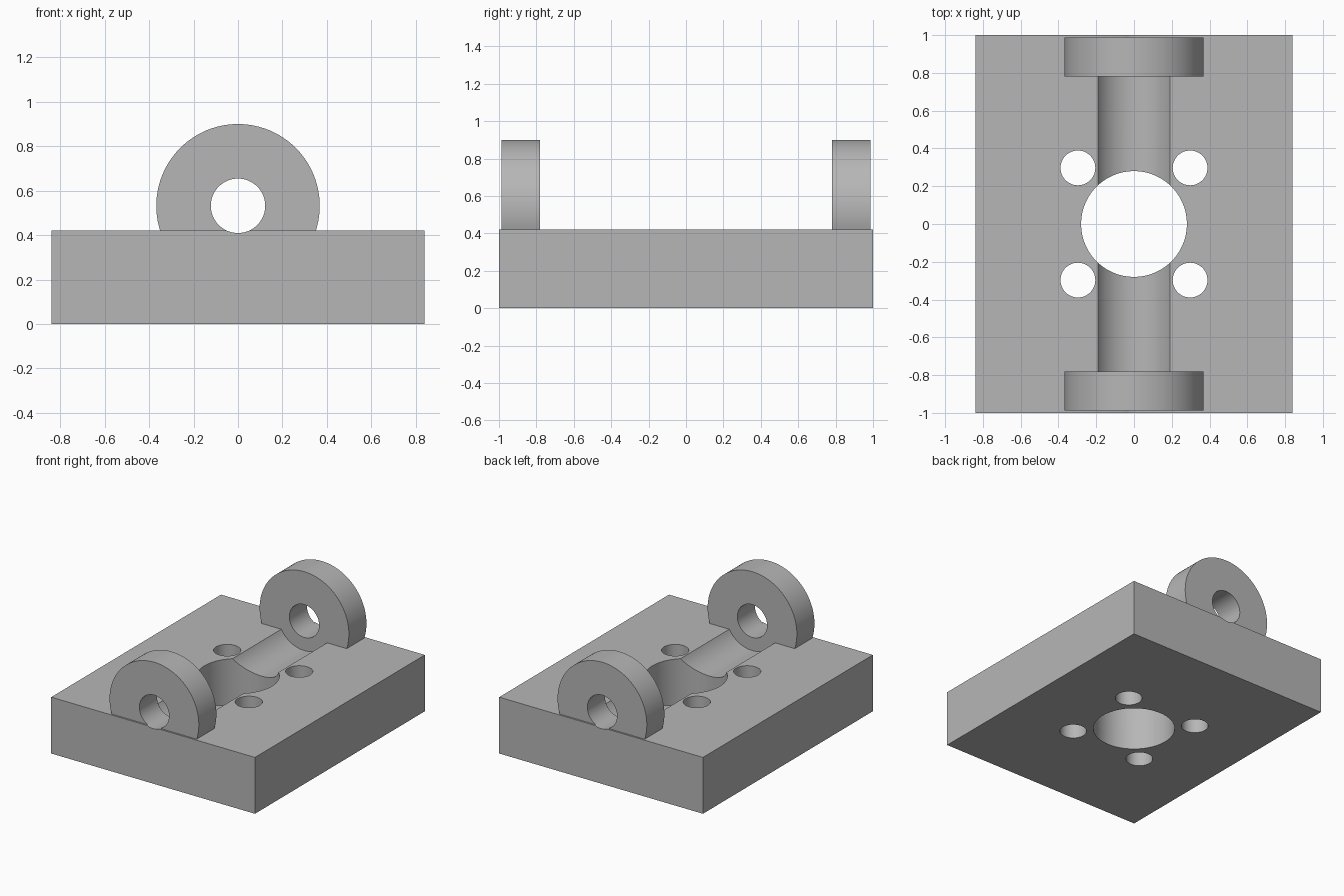
import bpy
from math import pi, radians

if "Cube" in bpy.data.objects:
    bpy.data.objects.remove(bpy.data.objects["Cube"], do_unlink=True)

WIDTH, LENGTH, HEIGHT = 1.68, 2.0, 0.42
AXIS_Z = 0.532
SEGMENTS = 96

grey = bpy.data.materials.new("plain grey")
grey.use_nodes = True
colour = (0.47, 0.47, 0.47, 1)
grey.diffuse_color = colour
grey.node_tree.nodes["Principled BSDF"].inputs["Base Color"].default_value = colour


def cylinder(name, radius, length, location, along_y=False):
    rotation = (pi / 2, 0, 0) if along_y else (0, 0, 0)
    bpy.ops.mesh.primitive_cylinder_add(vertices=SEGMENTS, radius=radius, depth=length,
                                        location=location, rotation=rotation)
    obj = bpy.context.object
    obj.name = name
    obj.data.materials.append(grey)
    return obj


def combine(target, tool, operation):
    """Apply a boolean, then discard the tool object."""
    mod = target.modifiers.new(tool.name, "BOOLEAN")
    mod.operation = operation
    mod.solver = "EXACT"
    mod.object = tool
    tool.hide_render = True
    bpy.context.view_layer.objects.active = target
    bpy.ops.object.modifier_apply(modifier=mod.name)
    bpy.data.objects.remove(tool, do_unlink=True)


# Rectangular base block
bpy.ops.mesh.primitive_cube_add(size=1, location=(0, 0, HEIGHT / 2))
base = bpy.context.object
base.name = "bearing_base"
base.scale = (WIDTH, LENGTH, HEIGHT)
bpy.ops.object.transform_apply(location=True, rotation=True, scale=True)
base.data.materials.append(grey)

# Round-bottomed trough between the rings
combine(base, cylinder("trough", 0.22, 1.76, (0, 0, AXIS_Z), True), "DIFFERENCE")

# Upright rings, sunk into the block at both ends
for side in (-1, 1):
    ring = cylinder("ring", 0.368, 0.207, (0, side * 0.8835, AXIS_Z), True)
    combine(base, ring, "UNION")

# Shaft bore through both rings
combine(base, cylinder("bore", 0.1225, 3, (0, 0, AXIS_Z), True), "DIFFERENCE")

# Large central opening and four bolt holes
combine(base, cylinder("central_hole", 0.28, 2, (0, 0, 0)), "DIFFERENCE")
for x in (-1, 1):
    for y in (-1, 1):
        hole = cylinder("bolt_hole", 0.092, 2, (x * 0.297, y * 0.297, 0))
        combine(base, hole, "DIFFERENCE")

# Smooth round walls, sharp edges
bpy.ops.object.select_all(action="DESELECT")
base.select_set(True)
bpy.context.view_layer.objects.active = base
bpy.ops.object.shade_smooth_by_angle(angle=radians(30))
